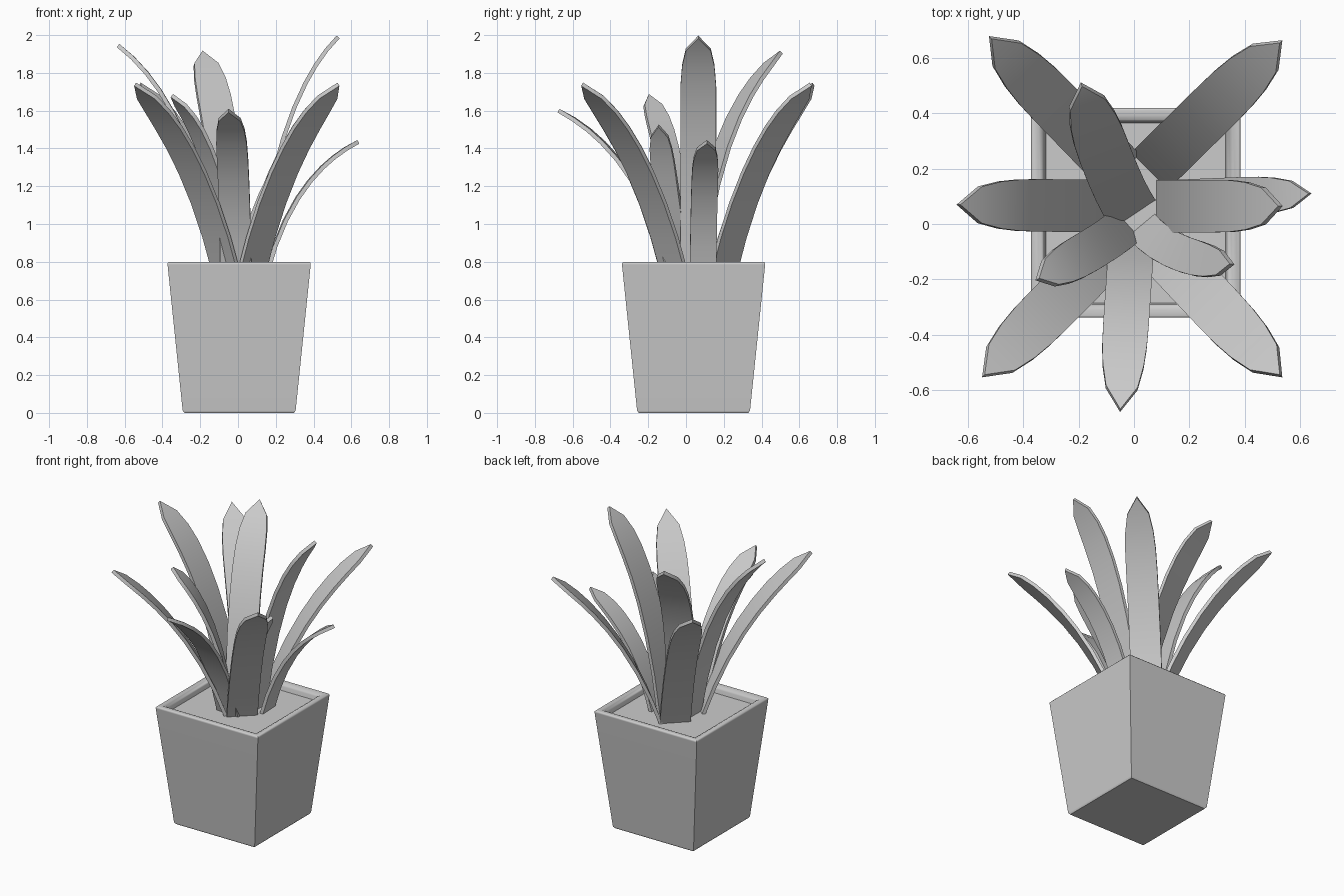
import bpy, bmesh, math
from mathutils import Vector

if "Cube" in bpy.data.objects:
    bpy.data.objects.remove(bpy.data.objects["Cube"])

SOIL = 0.755
CENTRE = (0.006, 0.04)


def make_object(name, bm, angle, thickness=0):
    bmesh.ops.recalc_face_normals(bm, faces=bm.faces[:])
    mesh = bpy.data.meshes.new(name)
    bm.to_mesh(mesh)
    bm.free()
    obj = bpy.data.objects.new(name, mesh)
    bpy.context.collection.objects.link(obj)
    bpy.ops.object.select_all(action='DESELECT')
    obj.select_set(True)
    bpy.context.view_layer.objects.active = obj
    if thickness:
        mod = obj.modifiers.new("thickness", 'SOLIDIFY')
        mod.thickness = thickness
        mod.offset = 0
        bpy.ops.object.modifier_apply(modifier=mod.name)
    bpy.ops.object.shade_smooth_by_angle(angle=math.radians(angle))
    return obj


def square_stack(name, profile):
    """Stack of square rings from (half size, height) pairs."""
    bm = bmesh.new()
    rings = []
    for half, z in profile:
        rings.append([bm.verts.new((CENTRE[0] + sx * half, CENTRE[1] + sy * half, z))
                      for sx, sy in ((-1, -1), (1, -1), (1, 1), (-1, 1))])
    for a, b in zip(rings, rings[1:]):
        for i in range(4):
            j = (i + 1) % 4
            bm.faces.new((a[i], a[j], b[j], b[i]))
    bm.faces.new(rings[0])
    bm.faces.new(rings[-1])
    obj = make_object(name, bm, 50)
    mod = obj.modifiers.new("flat_sides", 'WEIGHTED_NORMAL')
    mod.keep_sharp = True
    return obj


def leaf(name, base, tip, width, out=0.28, up=0.75, bend=0.0):
    """Arching strap leaf along a quadratic curve, ending in a point."""
    p0 = Vector((base[0], base[1], SOIL - 0.02))
    p2 = Vector(tip)
    d = p2 - p0
    side = Vector((-d.y, d.x, 0)).normalized()
    p1 = p0 + Vector((d.x * out, d.y * out, d.z * up)) + side * bend
    stations = [(0, 1), (0.15, 1), (0.3, 1), (0.45, 1), (0.58, 1),
                (0.7, 0.98), (0.8, 0.9), (0.9, 0.7)]
    bm = bmesh.new()
    rows = []
    for t, w in stations:
        p = p0 * (1 - t) ** 2 + p1 * (2 * t * (1 - t)) + p2 * t * t
        tangent = (p1 - p0) * (1 - t) + (p2 - p1) * t
        s = Vector((-tangent.y, tangent.x, 0)).normalized()
        rows.append([bm.verts.new(p + s * (k * width * w / 2)) for k in (-1, 1)])
    for a, b in zip(rows, rows[1:]):
        bm.faces.new((a[0], a[1], b[1], b[0]))
    bm.faces.new((rows[-1][0], rows[-1][1], bm.verts.new(p2)))
    return make_object(name, bm, 35, 0.022)


# Tapered pot with a rounded rim, and the soil filling it
square_stack("pot", [(0.29, 0), (0.299, 0.012), (0.379, 0.785), (0.379, 0.793), (0.372, 0.8),
                     (0.352, 0.8), (0.338, 0.793), (0.33, 0.78), (0.322, SOIL - 0.02)])
square_stack("soil", [(0.318, SOIL - 0.015), (0.325, SOIL)])

# Four outer leaves on the diagonals
outer = {"front_left": ((-0.06, -0.06), (-0.545, -0.55)),
         "front_right": ((0.07, -0.06), (0.532, -0.55)),
         "back_left": ((-0.05, 0.19), (-0.52, 0.675)),
         "back_right": ((0.06, 0.195), (0.532, 0.66))}
for label, (base, tip) in outer.items():
    leaf("outer_leaf_" + label, base, (*tip, 1.74), 0.19, 0.34, 0.67)

# Straight side, front and back leaves
leaf("tall_leaf_left", (-0.08, 0.065), (-0.635, 0.07, 1.945), 0.19)
leaf("tall_leaf_right", (0.09, 0.065), (0.53, 0.065, 1.99), 0.19)
leaf("low_leaf_right", (0.15, 0.09), (0.637, 0.11, 1.435), 0.14)
leaf("leaf_front", (-0.01, -0.08), (-0.05, -0.675, 1.6), 0.165)
leaf("tall_leaf_back", (-0.005, 0.04), (-0.19, 0.505, 1.91), 0.19, bend=0.03)

# Small inner leaves
leaf("inner_leaf_left", (-0.03, -0.005), (-0.35, -0.2, 1.68), 0.15, bend=0.02)
leaf("inner_leaf_right", (0.03, -0.01), (0.355, -0.145, 1.52), 0.13, 0.38, 0.66, bend=-0.07)
